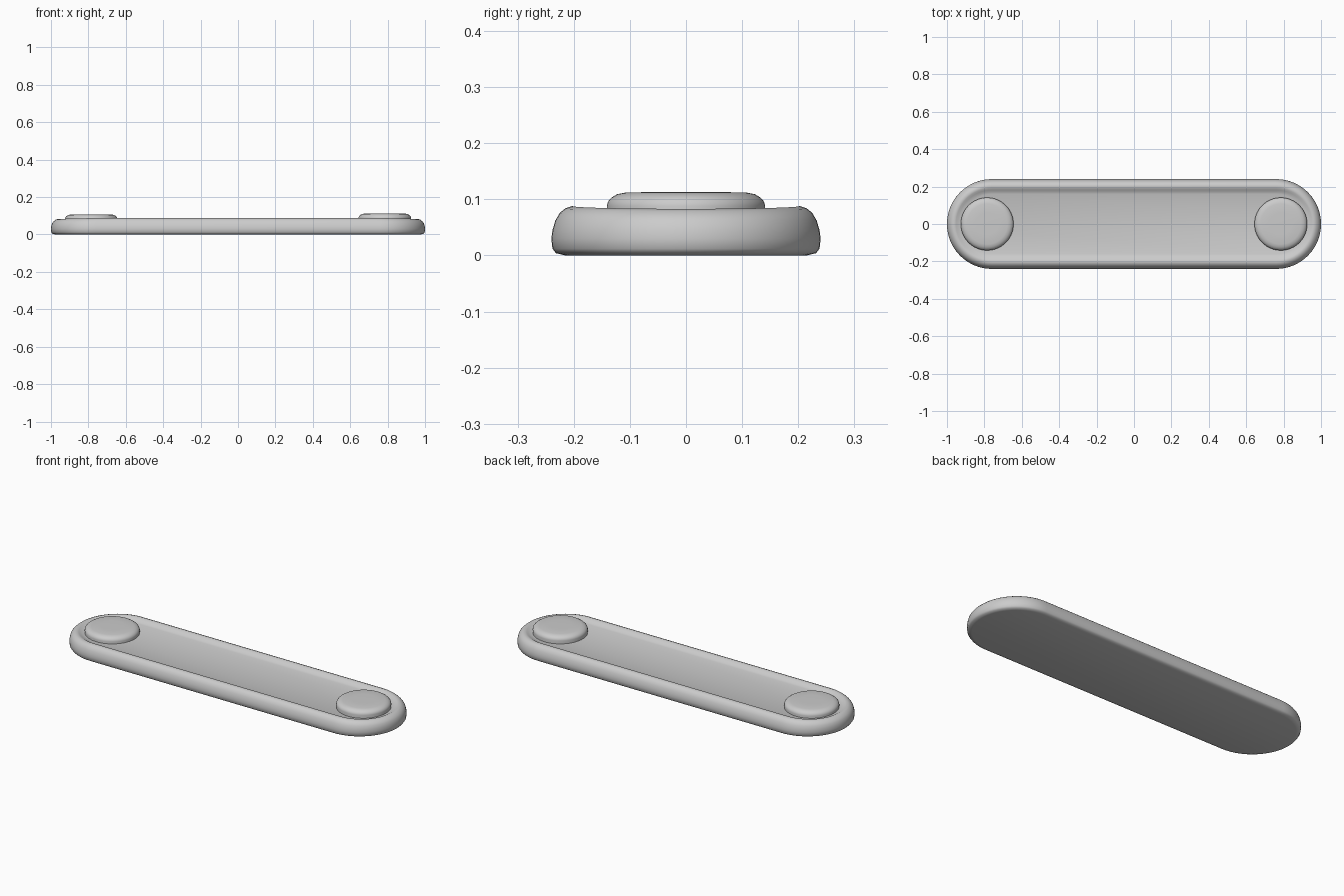
import bpy, bmesh, math

cube = bpy.data.objects.get("Cube")
if cube:
    bpy.data.objects.remove(cube, do_unlink=True)

grey = bpy.data.materials.new("light_grey")
grey.use_nodes = True
colour = (0.6, 0.6, 0.6, 1)
grey.diffuse_color = colour
grey.node_tree.nodes["Principled BSDF"].inputs["Base Color"].default_value = colour

HALF_LENGTH, HALF_WIDTH, SEGMENTS = 1.0, 0.24, 32


def loft(name, rings):
    """Skin a stack of closed rings and cap both ends."""
    bm = bmesh.new()
    loops = [[bm.verts.new(p) for p in ring] for ring in rings]
    for low, high in zip(loops, loops[1:]):
        for i in range(len(low)):
            j = (i + 1) % len(low)
            bm.faces.new((low[i], low[j], high[j], high[i]))
    bm.faces.new(loops[0][::-1])
    bm.faces.new(loops[-1])
    bmesh.ops.recalc_face_normals(bm, faces=bm.faces)
    mesh = bpy.data.meshes.new(name)
    bm.to_mesh(mesh)
    bm.free()
    mesh.materials.append(grey)
    obj = bpy.data.objects.new(name, mesh)
    bpy.context.collection.objects.link(obj)
    bpy.ops.object.select_all(action="DESELECT")
    obj.select_set(True)
    bpy.context.view_layer.objects.active = obj
    bpy.ops.object.shade_smooth_by_angle(angle=math.radians(40))
    return obj


def capsule(inset, z):
    """Long outline with half-round ends; the rim dips slightly at the ends."""
    r, centre = HALF_WIDTH - inset, HALF_LENGTH - HALF_WIDTH
    points = []
    for side in (1, -1):
        for i in range(SEGMENTS + 1):
            a = math.pi * (i / SEGMENTS - 0.5)
            dip = 0.005 * math.cos(a) if z > 0.075 else 0
            points.append((side * (centre + r * math.cos(a)), side * r * math.sin(a), z - dip))
    return points


def circle(x, r, z):
    n = SEGMENTS * 2
    return [(x + r * math.cos(math.tau * i / n), r * math.sin(math.tau * i / n), z)
            for i in range(n)]


# Strap body: rounded side, raised rim and shallow recessed floor
body_profile = [(0.025, 0), (0.008, 0.004), (0.002, 0.012), (0, 0.03), (0.002, 0.045),
                (0.007, 0.062), (0.015, 0.076), (0.025, 0.084), (0.037, 0.088),
                (0.048, 0.086), (0.058, 0.08), (0.068, 0.074), (0.08, 0.07)]
loft("strap_body", [capsule(inset, z) for inset, z in body_profile])

# Round end pads with softened top edges
pad_profile = [(0.14, 0.06), (0.141, 0.088), (0.139, 0.096), (0.133, 0.103),
               (0.123, 0.109), (0.108, 0.112), (0.06, 0.113)]
for name, x, drop in (("left_pad", 0.785, 0), ("right_pad", -0.785, 0.005)):
    loft(name, [circle(x, r, z - drop) for r, z in pad_profile])
